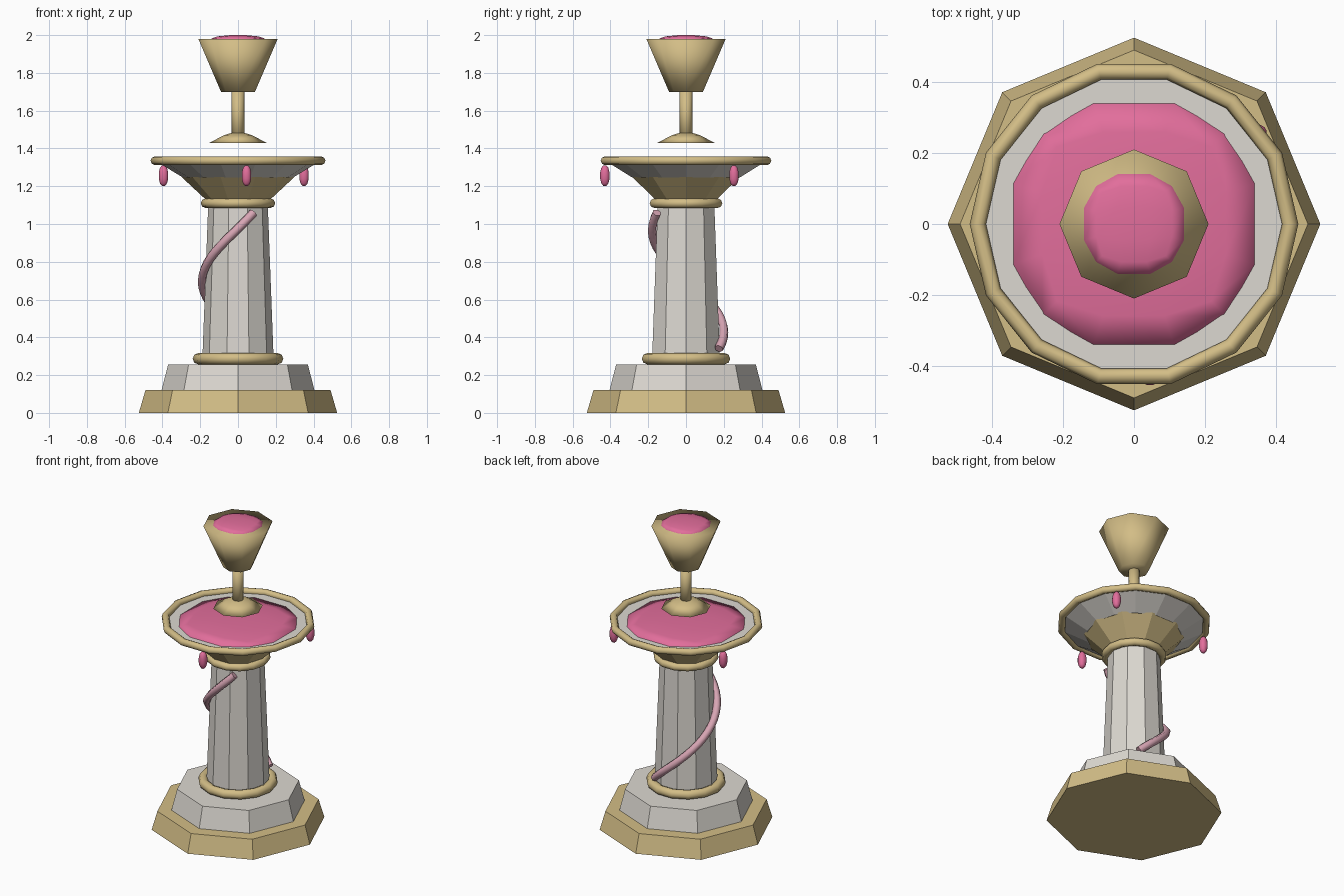
import bpy, bmesh
from math import sin, cos, tau, radians

cube = bpy.data.objects.get("Cube")
if cube:
    bpy.data.objects.remove(cube, do_unlink=True)


def material(name, r, g, b):
    m = bpy.data.materials.new(name)
    m.use_nodes = True
    m.diffuse_color = (r, g, b, 1)
    m.node_tree.nodes["Principled BSDF"].inputs["Base Color"].default_value = (r, g, b, 1)
    return m


gold = material("pale_gold", 0.65, 0.51, 0.24)
stone = material("warm_stone", 0.72, 0.69, 0.64)
pink = material("pink_liquid", 0.76, 0.155, 0.33)
vine_pink = material("dusty_pink", 0.69, 0.38, 0.46)


def finish(name, bm, mat, smooth):
    bmesh.ops.recalc_face_normals(bm, faces=bm.faces)
    for f in bm.faces:
        f.smooth = smooth
    me = bpy.data.meshes.new(name)
    bm.to_mesh(me)
    bm.free()
    me.materials.append(mat)
    ob = bpy.data.objects.new(name, me)
    bpy.context.collection.objects.link(ob)
    return ob


def bridge(bm, a, b):
    n = len(a)
    for i in range(n):
        bm.faces.new((a[i], a[(i + 1) % n], b[(i + 1) % n], b[i]))


def lathe(name, profile, sides, mat, smooth=False):
    """Closed turned solid from (radius, height) points, first corner on +x."""
    bm = bmesh.new()
    rings = [[bm.verts.new((r * cos(tau * i / sides), r * sin(tau * i / sides), z))
              for i in range(sides)] for r, z in profile]
    for a, b in zip(rings, rings[1:]):
        bridge(bm, a, b)
    bm.faces.new(rings[0])
    bm.faces.new(rings[-1])
    return finish(name, bm, mat, smooth)


def ring(name, major, minor, z, mat, sides=14, tube=8):
    """Torus lying flat."""
    bm = bmesh.new()
    loops = []
    for j in range(tube):
        t = tau * j / tube
        r = major + minor * cos(t)
        loops.append([bm.verts.new((r * cos(tau * i / sides), r * sin(tau * i / sides),
                                    z + minor * sin(t))) for i in range(sides)])
    for j in range(tube):
        bridge(bm, loops[j], loops[(j + 1) % tube])
    return finish(name, bm, mat, True)


def pebble(name, centre, size, mat):
    """Rounded cube scaled into an ellipsoid."""
    bm = bmesh.new()
    bmesh.ops.create_cube(bm, size=2)
    bmesh.ops.subdivide_edges(bm, edges=bm.edges[:], cuts=2, use_grid_fill=True)
    for v in bm.verts:
        v.co.normalize()
        v.co = [c + s * k for c, s, k in zip(centre, size, v.co)]
    return finish(name, bm, mat, True)


# Stepped octagonal plinth
lathe("plinth_base", [(0.525, 0), (0.49, 0.12)], 8, gold)
lathe("plinth_step", [(0.405, 0.12), (0.37, 0.255)], 8, stone)

# Tapered column with its two collars
lathe("column", [(0.19, 0.25), (0.157, 1.12)], 10, stone)
ring("lower_collar", 0.21, 0.03, 0.287, gold)
ring("upper_collar", 0.172, 0.025, 1.11, gold)

# Basin with rim and liquid
lathe("basin_support", [(0.15, 1.11), (0.30, 1.25)], 10, gold)
lathe("basin", [(0.29, 1.245), (0.43, 1.33)], 14, stone)
ring("basin_rim", 0.44, 0.023, 1.335, gold)
pebble("basin_liquid", (0, 0, 1.32), (0.376, 0.376, 0.037), pink)

# Hanging drops under the rim
for k in range(3):
    a = radians(36 + 120 * k)
    pebble(f"drop_{k + 1}", (0.432 * cos(a), 0.432 * sin(a), 1.256), (0.027, 0.027, 0.06), pink)

# Goblet
lathe("goblet_foot", [(0.15, 1.43), (0.075, 1.47), (0.035, 1.482)], 8, gold, True)
lathe("goblet_stem", [(0.034, 1.44), (0.034, 1.71)], 8, gold, True)
lathe("goblet_cup", [(0.09, 1.70), (0.21, 1.98)], 8, gold, True)
pebble("goblet_liquid", (0, 0, 1.974), (0.155, 0.155, 0.028), pink)

# Vine winding round the column
curve = bpy.data.curves.new("vine_path", "CURVE")
curve.dimensions = "3D"
curve.bevel_depth = 0.024
curve.bevel_resolution = 1
curve.use_fill_caps = True
steps = 24
spline = curve.splines.new("POLY")
spline.points.add(steps)
for i, p in enumerate(spline.points):
    t = i / steps
    a = radians(-62 - 240 * t)
    r = 0.175 + 0.03 * t
    p.co = (r * cos(a), r * sin(a), 1.06 - 0.72 * t, 1)
    p.radius = 1
spline.use_smooth = True
curve.materials.append(vine_pink)
vine = bpy.data.objects.new("vine", curve)
bpy.context.collection.objects.link(vine)
